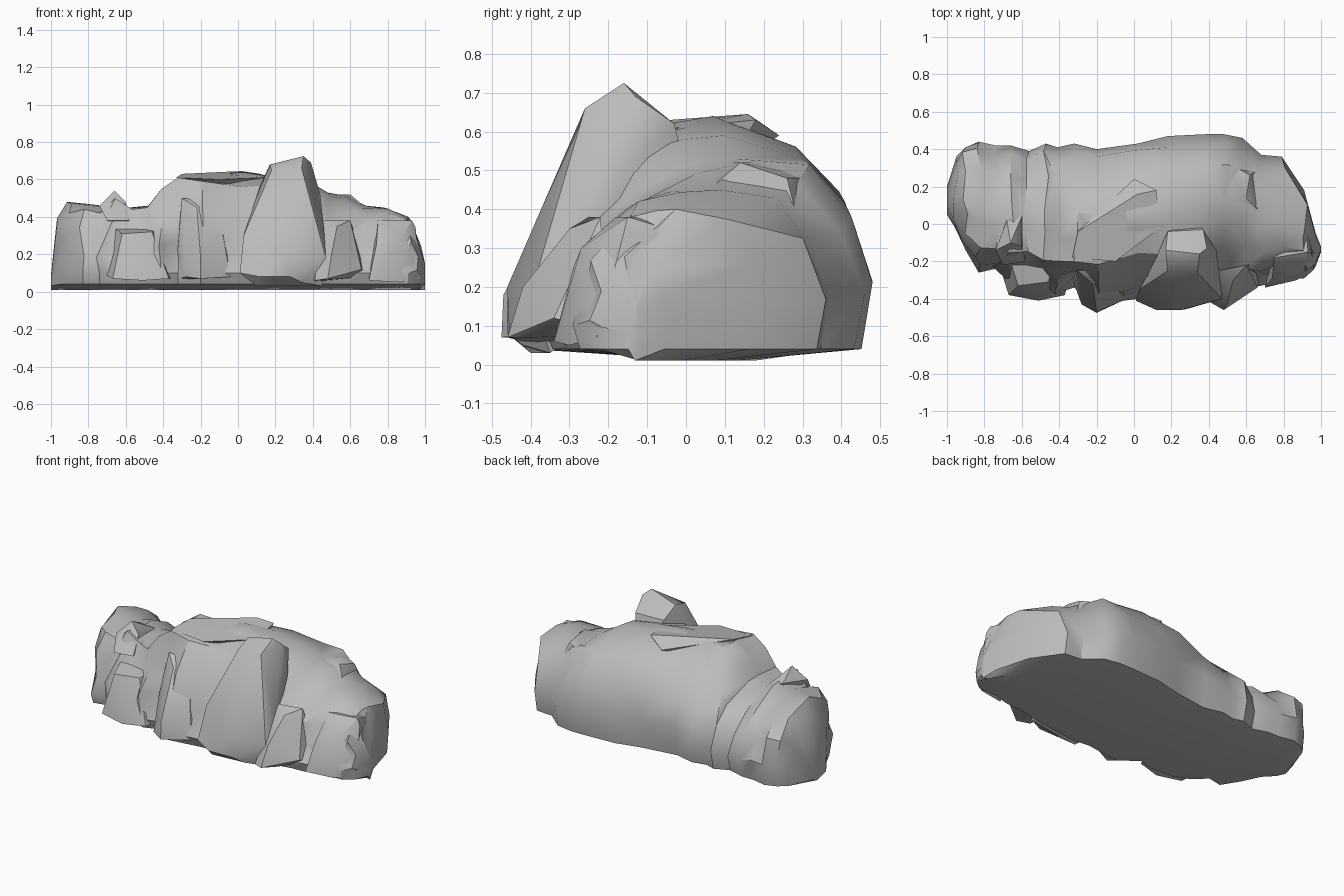
import bpy, bmesh, random
from mathutils import Vector

random.seed(7)
cube = bpy.data.objects.get("Cube")
if cube:
    bpy.data.objects.remove(cube)

stone = bpy.data.materials.new("grey stone")
stone.use_nodes = True
grey = (0.5, 0.5, 0.5, 1)
stone.diffuse_color = grey
stone.node_tree.nodes["Principled BSDF"].inputs["Base Color"].default_value = grey


def finish(name, bm, angle=0.6):
    """Turn a bmesh into a creased, smooth shaded stone object."""
    bmesh.ops.recalc_face_normals(bm, faces=bm.faces)
    mesh = bpy.data.meshes.new(name)
    bm.to_mesh(mesh)
    bm.free()
    mesh.materials.append(stone)
    obj = bpy.data.objects.new(name, mesh)
    bpy.context.collection.objects.link(obj)
    bpy.ops.object.select_all(action="DESELECT")
    obj.select_set(True)
    bpy.context.view_layer.objects.active = obj
    bpy.ops.object.shade_smooth_by_angle(angle=angle)
    return obj


def chunk(name, points):
    """A faceted boulder: convex hull of points given in hundredths."""
    bm = bmesh.new()
    for p in points:
        bm.verts.new(Vector(p) / 100)
    hull = bmesh.ops.convex_hull(bm, input=bm.verts)
    loose = set(hull["geom_interior"]) | set(hull["geom_unused"])
    bmesh.ops.delete(bm, geom=[v for v in loose if isinstance(v, bmesh.types.BMVert)], context="VERTS")
    return finish(name, bm)


def mix(a, b, t):
    return a + (b - a) * t


def section(x, front, back, brow, zf, zt, zb, wobble):
    """Closed outline of the rock across its length, starting at the front toe."""
    def j(s=0.018):
        return random.uniform(-s, s) * wobble
    mid = mix(brow, back, 0.42)
    rear = mix(brow, back, 0.72)
    low = min(zf, zb)
    pts = [
        (mix(front, mid, 0.06), min(0.04, low * 0.4)),
        (front, min(0.1, low * 0.6)),
        (mix(front, brow, 0.2) + j(0.04), zf * 0.42 + j()),
        (mix(front, brow, 0.55) + j(0.04), zf * 0.75 + j()),
        (brow + j(), zf),
        (mix(brow, mid, 0.55) + j(), mix(zf, zt, 0.8)),
        (mid + j(), zt),
        (rear + j(), zb + j()),
        (mix(rear, back, 0.7) + j(), zb * 0.75 + j()),
        (back, zb * 0.42 + j()),
        (mix(back, mid, 0.08), min(0.04, low * 0.4)),
        (mid, 0.01),
    ]
    inner = (0, 1, 9, 10, 11)
    return [(x + (0 if i in inner else j(0.02)), y, z) for i, (y, z) in enumerate(pts)]


# Main mass: x, front, back, brow, brow height, crest height, rear height
stations = [
    (-100, 5, 20, 9, 8, 9, 8),
    (-95, -3, 36, 4, 36, 40, 36),
    (-90, -14, 41, -6, 42, 48, 42),
    (-83, -26, 44, -12, 44, 47, 42),
    (-74, -24, 42, -12, 42, 46, 38),
    (-66, -32, 42, -14, 50, 48, 40),
    (-56, -36, 39, -16, 44, 45, 37),
    (-47, -36, 43, -18, 45, 46, 39),
    (-41, -37, 41, -20, 55, 54, 42),
    (-32, -34, 43, -21, 61, 62, 47),
    (-20, -43, 40, -22, 59, 62, 53),
    (2, -40, 43, -17, 56, 64, 58),
    (18, -42, 47, -16, 57, 62, 57),
    (38, -40, 48, -15, 54, 59, 54),
    (48, -36, 48, -13, 45, 53, 50),
    (58, -34, 46, -12, 42, 51, 47),
    (68, -33, 37, -15, 40, 46, 44),
    (79, -30, 36, -14, 42, 45, 42),
    (91, -29, 18, -15, 38, 40, 37),
    (97, -23, -5, -17, 27, 28, 25),
    (100, -15, -12, -14, 14, 15, 14),
]

bm = bmesh.new()
rings = []
for i, row in enumerate(stations):
    wobble = 0 if i in (0, len(stations) - 1) else 1
    outline = section(*[n / 100 for n in row], wobble)
    rings.append([bm.verts.new(p) for p in outline])
for a, b in zip(rings, rings[1:]):
    for k in range(len(a)):
        n = (k + 1) % len(a)
        quad = [a[k], b[k], b[n], a[n]]
        # Random diagonals break up the regular rows
        if random.random() < 0.5:
            quad = quad[1:] + quad[:1]
        bm.faces.new((quad[0], quad[1], quad[2]))
        bm.faces.new((quad[0], quad[2], quad[3]))
bm.faces.new(rings[0])
bm.faces.new(rings[-1])
finish("rock_body", bm)

# Tall buttress rising through the front face
chunk("peak_buttress", [
    (35, -16, 72.5), (17, -14, 68), (18, -25, 65), (34, -26, 66), (39, -13, 69),
    (18, -4, 62), (37, -3, 62), (44, -14, 52), (12, -18, 57), (1, -41, 10),
    (12, -46, 8), (28, -45.5, 8), (34, -42, 5), (47, -40, 18), (46, -30, 33),
    (25, -46, 20), (3, -35, 30), (30, 5, 30), (10, -40, 3), (45, -35, 3),
])

# Smaller blocks along the foot of the front
chunk("front_block_right", [
    (-67, -38, 7), (-51, -41, 6), (-37, -38, 7), (-62, -33, 31), (-46, -31, 32),
    (-66, -20, 34), (-42, -18, 34), (-53, -39, 17), (-72, -22, 10), (-33, -22, 8),
])
chunk("front_block_middle", [
    (-28, -43, 8), (-20, -47.5, 7), (-4, -40, 8), (-20, -47, 18), (-32, -32, 26),
    (-8, -36, 30), (-22, -32, 45), (-30, -25, 50), (-8, -24, 48), (-34, -20, 6),
])
chunk("front_block_left", [
    (41, -42, 6), (48, -46, 7), (55, -39, 7), (50, -42, 20), (53, -30, 35),
    (66, -34, 12), (60, -22, 38), (45, -25, 38), (70, -20, 8), (40, -25, 5),
])
chunk("end_block_left", [
    (70, -34, 6), (87, -30, 5), (97, -23, 7), (74, -29, 25), (88, -27, 30),
    (75, -18, 38), (93, -15, 38), (95, -16, 34), (72, 5, 38), (92, 5, 32),
])

# Broken slabs on the upper surface
chunk("crest_slab", [
    (-33, -18, 61), (-30, -4, 63), (-8, 8, 62), (2, 16, 64.5), (12, 18, 63),
    (14, -2, 61), (-10, -20, 60), (0, 24, 59), (-20, 0, 50), (10, 10, 50),
])
chunk("rear_slab", [
    (45, 10, 52), (60, 14, 52), (62, 26, 48), (48, 34, 48), (66, 8, 47),
    (40, 20, 52), (55, 12, 38), (65, 28, 40), (42, 35, 40),
])
chunk("end_spur_right", [
    (-66, -10, 54), (-74, -14, 46), (-60, -12, 48), (-68, 2, 48), (-60, 4, 46),
    (-70, -22, 38), (-58, -20, 38), (-66, 0, 36),
])
